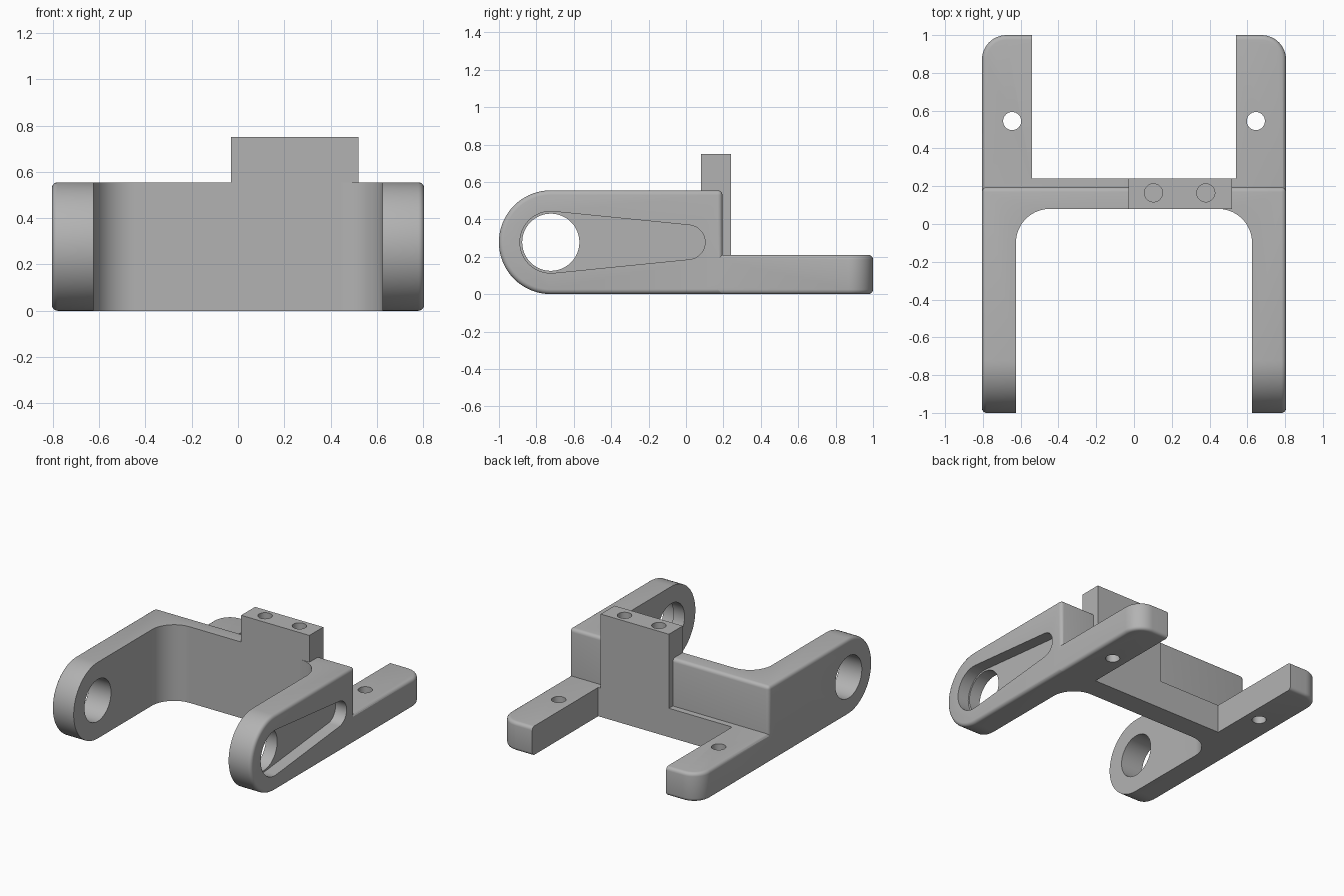
import bpy, bmesh
from math import pi, cos, sin, radians, acos
from mathutils import Vector

if "Cube" in bpy.data.objects:
    bpy.data.objects.remove(bpy.data.objects["Cube"])

grey = bpy.data.materials.new("plain grey")
grey.use_nodes = True
grey.diffuse_color = (0.45, 0.45, 0.45, 1)
grey.node_tree.nodes["Principled BSDF"].inputs["Base Color"].default_value = (0.45, 0.45, 0.45, 1)

W, H, ROUND = 0.805, 0.555, 0.025   # half width, wall height, edge rounding
EYE_Y, EYE_Z = -0.723, H / 2        # centre of the arm eyes


def arc(cx, cy, r, a0, a1, n=24):
    """Points on a circle from a0 to a1 degrees."""
    angles = [radians(a0 + (a1 - a0) * i / n) for i in range(n + 1)]
    return [(cx + r * cos(a), cy + r * sin(a)) for a in angles]


def prism(name, points, axis, lo, hi, round_edge=None):
    """Extrude a profile along x (profile in y, z) or z (profile in x, y)."""
    def place(p, d):
        return (d, *p) if axis == "x" else (*p, d)
    bm = bmesh.new()
    face = bm.faces.new([bm.verts.new(place(p, lo)) for p in points])
    moved = bmesh.ops.extrude_face_region(bm, geom=[face])["geom"]
    bmesh.ops.translate(bm, vec=Vector(place((0, 0), hi - lo)),
                        verts=[v for v in moved if isinstance(v, bmesh.types.BMVert)])
    bmesh.ops.recalc_face_normals(bm, faces=bm.faces)
    if round_edge:
        edges = [e for e in bm.edges if round_edge(*(v.co for v in e.verts))]
        bmesh.ops.bevel(bm, geom=edges, offset=ROUND, segments=4,
                        profile=0.5, affect="EDGES", clamp_overlap=True)
    mesh = bpy.data.meshes.new(name)
    bm.to_mesh(mesh)
    bm.free()
    mesh.materials.append(grey)
    obj = bpy.data.objects.new(name, mesh)
    bpy.context.collection.objects.link(obj)
    return obj


def combine(target, tool, operation):
    """Apply a boolean and discard the tool."""
    tool.hide_render = True
    mod = target.modifiers.new("combine", "BOOLEAN")
    mod.object, mod.operation, mod.solver = tool, operation, "EXACT"
    bpy.context.view_layer.objects.active = target
    bpy.ops.object.modifier_apply(modifier=mod.name)
    bpy.data.objects.remove(tool)


def box(x0, x1, y0, y1):
    return [(x0, y0), (x1, y0), (x1, y1), (x0, y1)]


# Arms and cross wall: one rounded side profile across the full width
side = [(0.195, 0), (0.195, H)] + arc(EYE_Y, EYE_Z, H / 2, 90, 270, 36)


def body_edge(a, b):
    on_side = abs(a.x - b.x) < 1e-4
    top_back = min(a.y, b.y) > 0.19 and min(a.z, b.z) > H - 0.01
    return on_side or top_back


bracket = prism("bracket", side, "x", -W, W, body_edge)

# Open space between the arms, with filleted corners
inner = [(-0.625, -1.2), (0.625, -1.2)]
inner += arc(0.445, -0.1, 0.18, 0, 90) + arc(-0.445, -0.1, 0.18, 90, 180)
combine(bracket, prism("arm_gap", inner, "z", -0.2, 1), "DIFFERENCE")

# Rear base with two prongs
corner = 0.13
base = [(-W, 0.11), (W, 0.11)] + arc(W - corner, 1 - corner, corner, 0, 90, 12)
base += [(0.54, 1), (0.54, 0.24), (-0.54, 0.24), (-0.54, 1)]
base += arc(corner - W, 1 - corner, corner, 90, 180, 12)


def base_edge(a, b):
    flat = abs(a.z - b.z) < 1e-4
    mid = (a + b) / 2
    return flat and (abs(mid.x) > 0.6 or mid.y > 0.99)


combine(bracket, prism("rear_base", base, "z", 0, 0.21, base_edge), "UNION")

# Upright mounting post
combine(bracket, prism("post", box(-0.03, 0.52, 0.08, 0.24), "z", 0, 0.75), "UNION")

# Eyes through both arms
combine(bracket, prism("eye_bore", arc(EYE_Y, EYE_Z, 0.153, 0, 352.5, 47), "x", -1, 1), "DIFFERENCE")

# Tapered recess on the outside of the left arm
big, small, end_y = 0.165, 0.092, 0.01
tilt = 90 - (acos((big - small) / (end_y - EYE_Y)) * 180 / pi)
slot = arc(EYE_Y, EYE_Z, big, 90 - tilt, 270 + tilt, 36)
slot += arc(end_y, EYE_Z, small, tilt - 90, 90 - tilt, 24)
combine(bracket, prism("recess", slot, "x", W - 0.09, 1), "DIFFERENCE")

# Screw holes: through the prongs, blind in the post
for x, y, lo in [(-0.645, 0.545, -0.2), (0.645, 0.545, -0.2), (0.103, 0.165, 0.5), (0.38, 0.165, 0.5)]:
    combine(bracket, prism("screw_hole", arc(x, y, 0.048, 0, 348.75, 31), "z", lo, 1), "DIFFERENCE")

# Smooth the rounded faces, keep the machined edges crisp
bpy.ops.object.select_all(action="DESELECT")
bracket.select_set(True)
bpy.context.view_layer.objects.active = bracket
bpy.ops.object.shade_smooth_by_angle(angle=radians(30))
